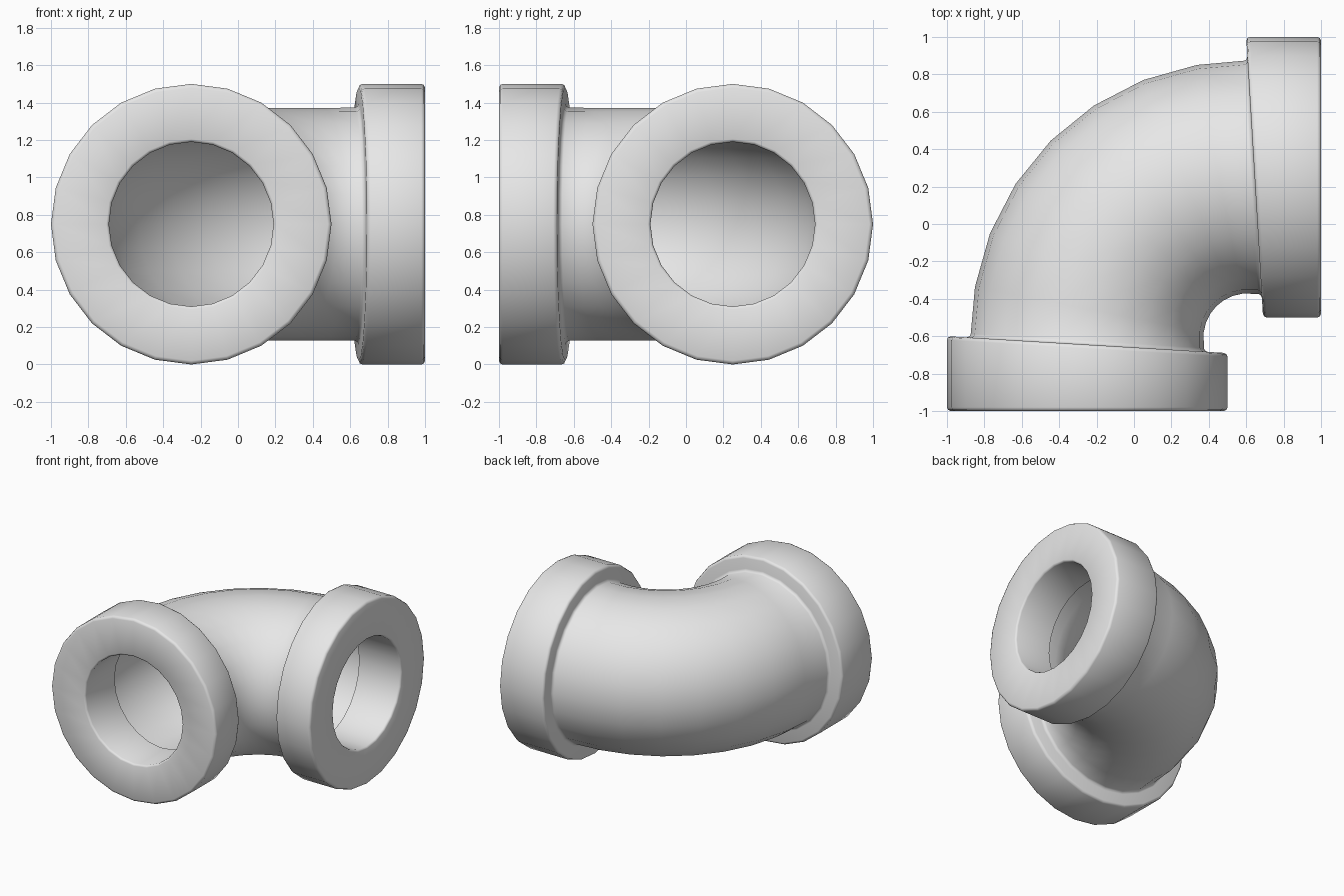
import bpy, bmesh
from math import sin, cos, pi, radians

cube = bpy.data.objects.get("Cube")
if cube:
    bpy.data.objects.remove(cube, do_unlink=True)

SIDES = 24
MID = 0.75            # height of the pipe axis
AXIS = -0.25          # x of the front opening's axis
TILT = 0.06           # lean of the collar's rear face
BEND = 0.63           # bend pivot is at (BEND, -BEND)
REAR = -0.645         # rear of the front collar on its axis
ANGLES = [2 * pi * i / SIDES for i in range(SIDES)]


def collar_ring(radius, y, tilt=0.0):
    """Ring around the front opening's axis, optionally leaning."""
    return [(AXIS - radius * cos(a), y + tilt * radius * cos(a),
             MID + radius * sin(a)) for a in ANGLES]


def bend_ring(radius, step):
    """Ring across the curved pipe, bulging slightly at mid-bend."""
    phi = step * pi / 16
    reach = BEND + AXIS * -1 + 0.015 * sin(2 * phi)
    ring = []
    for a in ANGLES:
        d = reach + (radius + 0.004 * sin(2 * phi)) * cos(a)
        ring.append((BEND - d * cos(phi), d * sin(phi) - BEND, MID + radius * sin(a)))
    return ring


def mirrored(rings):
    """Reflect rings to the other end of the elbow, in reverse order."""
    return [[(-y, -x, z) for x, y, z in ring] for ring in reversed(rings)]


# Outside of one end: rounded mouth, rim, collar wall, rear shoulder, pipe root
outer_end = [collar_ring(r, y, t) for r, y, t in (
    (0.44, -0.985, 0), (0.445, -0.995, 0), (0.455, -1, 0),
    (0.73, -1, 0), (0.744, -0.994, 0), (0.75, -0.98, 0),
    (0.75, REAR - 0.02, TILT), (0.744, REAR - 0.006, TILT), (0.73, REAR, TILT),
    (0.645, REAR, TILT), (0.63, REAR + 0.006, TILT), (0.623, REAR + 0.02, TILT))]
# Inside of one end: bore, then a step out to the wider pipe cavity
inner_end = [collar_ring(0.44, REAR, TILT), collar_ring(0.5, REAR, TILT)]

loop = outer_end + [bend_ring(0.622, s) for s in range(1, 8)] + mirrored(outer_end)
loop += mirrored(inner_end[::-1])
loop += [bend_ring(0.5, s) for s in range(7, 0, -1)]
loop += inner_end[::-1]

# Skin the closed loop of rings
bm = bmesh.new()
rows = [[bm.verts.new(p) for p in ring] for ring in loop]
for k, row in enumerate(rows):
    nxt = rows[(k + 1) % len(rows)]
    for i in range(SIDES):
        j = (i + 1) % SIDES
        bm.faces.new((row[i], row[j], nxt[j], nxt[i]))
bmesh.ops.recalc_face_normals(bm, faces=bm.faces)
mesh = bpy.data.meshes.new("elbow_pipe")
bm.to_mesh(mesh)
bm.free()
elbow = bpy.data.objects.new("elbow_pipe", mesh)
bpy.context.collection.objects.link(elbow)

# Plain grey finish
grey = bpy.data.materials.new("light_grey")
grey.use_nodes = True
grey.diffuse_color = (0.8, 0.8, 0.8, 1)
grey.node_tree.nodes["Principled BSDF"].inputs["Base Color"].default_value = (0.8, 0.8, 0.8, 1)
mesh.materials.append(grey)

bpy.ops.object.select_all(action="DESELECT")
elbow.select_set(True)
bpy.context.view_layer.objects.active = elbow
bpy.ops.object.shade_smooth_by_angle(angle=radians(50))
